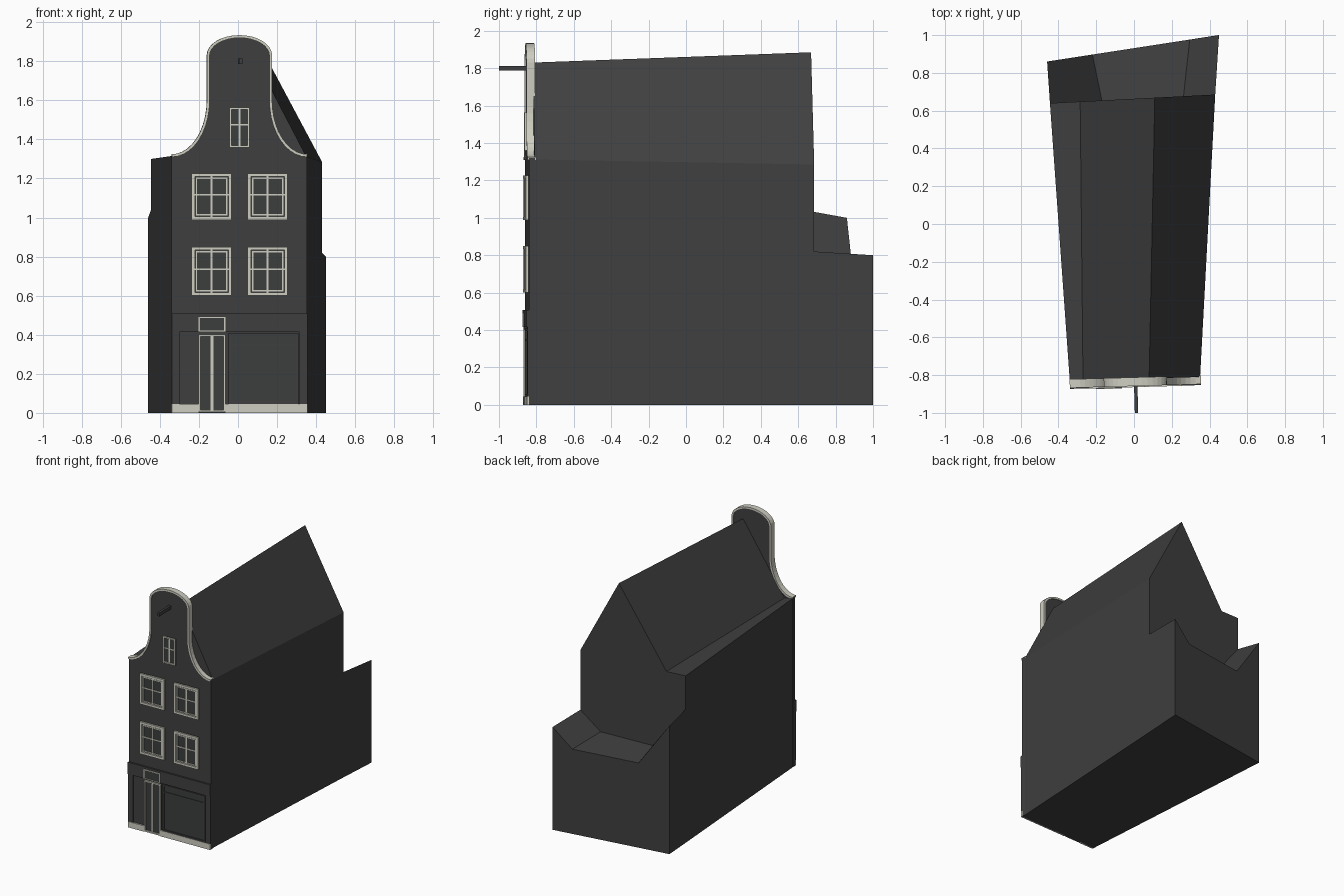
import bpy
import bmesh
from math import sin, cos, pi
from mathutils import Vector

if "Cube" in bpy.data.objects:
    bpy.data.objects.remove(bpy.data.objects["Cube"])


def material(name, color):
    m = bpy.data.materials.new(name)
    m.use_nodes = True
    m.diffuse_color = (*color, 1)
    bsdf = next(n for n in m.node_tree.nodes if n.type == 'BSDF_PRINCIPLED')
    bsdf.inputs["Base Color"].default_value = (*color, 1)
    return m


DARK = material("charcoal wall", (0.05, 0.05, 0.05))
GLASS = material("dark glass", (0.045, 0.049, 0.049))
CREAM = material("cream paint", (0.63, 0.62, 0.54))

FACADE_Y, FACADE_TURN = -0.85, 0.029


def finish(name, bm, mat, facade=False):
    bmesh.ops.recalc_face_normals(bm, faces=bm.faces)
    mesh = bpy.data.meshes.new(name)
    bm.to_mesh(mesh)
    bm.free()
    mesh.materials.append(mat)
    ob = bpy.data.objects.new(name, mesh)
    bpy.context.collection.objects.link(ob)
    if facade:
        ob.location.y = FACADE_Y
        ob.rotation_euler.z = FACADE_TURN
    return ob


def loft(bm, rings, caps=(True, True), closed=True):
    """Skin a list of equal-length rings of 3D points."""
    rows = [[bm.verts.new(p) for p in ring] for ring in rings]
    n = len(rows[0])
    for a, b in zip(rows, rows[1:]):
        for i in range(n):
            j = (i + 1) % n
            bm.faces.new((a[i], a[j], b[j], b[i]))
    if caps[0]:
        bm.faces.new(rows[0])
    if caps[1]:
        bm.faces.new(rows[-1])


def on_line(profile, y, slope):
    """Place an (x, z) profile on a slightly turned vertical plane."""
    return [(x, y + slope * x, z) for x, z in profile]


def box(bm, x0, x1, z0, z1, front, back=0.004):
    rect = [(x0, z0), (x1, z0), (x1, z1), (x0, z1)]
    loft(bm, [on_line(rect, front, 0), on_line(rect, back, 0)])


def frame(bm, x0, x1, z0, z1, w, front):
    box(bm, x0, x0 + w, z0, z1, front)
    box(bm, x1 - w, x1, z0, z1, front)
    box(bm, x0 + w, x1 - w, z0, z0 + w, front)
    box(bm, x0 + w, x1 - w, z1 - w, z1, front)


def plate(name, mat, *dims):
    bm = bmesh.new()
    box(bm, *dims)
    return finish(name, bm, mat, True)


# Main house with its pitched roof and flat gutter on one side
front = [(-.34, 0), (.35, 0), (.35, 1.312), (.08, 1.83), (-.27, 1.30), (-.34, 1.315)]
middle = [(-.445, 0), (.43, 0), (.43, 1.285), (.11, 1.885), (-.285, 1.295), (-.445, 1.30)]
bm = bmesh.new()
loft(bm, [on_line(front, -.82, .029), on_line(middle, .663, .052)])
finish("house_body", bm, DARK)

# Lower rear annex with a trough-shaped roof
joint = [(-.445, 0), (.43, 0), (.43, .82), (.262, .69), (-.17, .69), (-.445, 1.04)]
rear = [(-.46, 0), (.45, 0), (.45, .80), (.295, .66), (-.22, .66), (-.46, 1.0)]
bm = bmesh.new()
loft(bm, [on_line(joint, .663, .052), on_line(rear, .931, .154)], (False, True))
finish("rear_annex", bm, DARK)

# Neck gable outline: concave shoulder, straight neck, rounded crown
MID, NECK, SHOULDER = 0.0075, 0.163, 0.347
half = [(-SHOULDER + (SHOULDER - NECK) * sin(t), 1.60 - .28 * cos(t))
        for t in [i * pi / 20 for i in range(11)]]
half += [(-NECK * cos(t), 1.83 + .10 * sin(t))
         for t in [i * pi / 16 for i in range(9)]]
path = [(MID + x, z) for x, z in half]
path += [(MID - x, z) for x, z in reversed(half[:-1])]
outline = path + [(MID + SHOULDER, 0), (MID - SHOULDER, 0)]
bm = bmesh.new()
loft(bm, [on_line(outline, 0, 0), on_line(outline, .032, 0)])
finish("facade_wall", bm, DARK, True)

# Coping ribbon along the gable edge
bm = bmesh.new()
rings = []
for i, (x, z) in enumerate(path):
    a = Vector(path[max(i - 1, 0)])
    b = Vector(path[min(i + 1, len(path) - 1)])
    d = (b - a).normalized()
    out = Vector((-d.y, d.x))
    ox, oz = Vector((x, z)) + out * .004
    ix, iz = Vector((x, z)) - out * .010
    rings.append([(ox, -.008, oz), (ix, -.008, iz), (ix, .038, iz), (ox, .038, oz)])
loft(bm, rings)
finish("gable_coping", bm, CREAM, True)

# Windows: outer frame, sash, glazing bars and glass
def window(name, x0, x1, z0, z1, outer, sash, bar_z):
    plate(name + "_glass", GLASS, x0, x1, z0, z1, -.003)
    bm = bmesh.new()
    frame(bm, x0, x1, z0, z1, outer, -.014)
    if sash:
        g = outer + .005
        frame(bm, x0 + g, x1 - g, z0 + g, z1 - g, sash, -.008)
    xm = (x0 + x1) / 2
    box(bm, xm - .005, xm + .005, z0 + outer, z1 - outer, -.007)
    box(bm, x0 + outer, x1 - outer, bar_z - .004, bar_z + .004, -.007)
    finish(name + "_frame", bm, CREAM, True)


for level, z0, z1 in (("lower", .60, .85), ("upper", .988, 1.226)):
    for side, x0 in (("right", -.238), ("left", .049)):
        window(f"{level}_{side}_window", x0, x0 + .205, z0, z1, .017, .007, (z0 + z1) / 2 + .01)
window("attic_window", -.044, .059, 1.359, 1.564, .010, 0, 1.475)

# Hoisting beam
plate("hoisting_beam", DARK, 0, .018, 1.787, 1.813, -.15, .03)

# Shop front: cornice, corner posts, panel and display window
plate("shop_cornice", DARK, MID - SHOULDER, MID + SHOULDER, .415, .508, -.013)
bm = bmesh.new()
box(bm, MID - SHOULDER, -.30, .045, .415, -.008)
box(bm, .315, MID + SHOULDER, .045, .415, -.008)
frame(bm, -.049, .31, .046, .408, .012, -.010)
box(bm, -.037, .298, .345, .353, -.008)
finish("shop_posts", bm, DARK, True)
plate("shop_glass", GLASS, -.037, .298, .058, .396, -.003)

# Stone plinth either side of the door
bm = bmesh.new()
box(bm, MID - SHOULDER, -.203, 0, .045, -.011)
box(bm, -.064, MID + SHOULDER, 0, .045, -.011)
finish("plinth", bm, CREAM, True)

# Double door and the light above it
plate("door_leaves", GLASS, -.203, -.064, 0, .40, -.004)
plate("door_light", GLASS, -.203, -.064, .415, .492, -.015)
bm = bmesh.new()
frame(bm, -.203, -.064, .004, .402, .011, -.014)
box(bm, -.140, -.127, .015, .391, -.010)
frame(bm, -.203, -.064, .415, .492, .007, -.019)
finish("door_frame", bm, CREAM, True)
